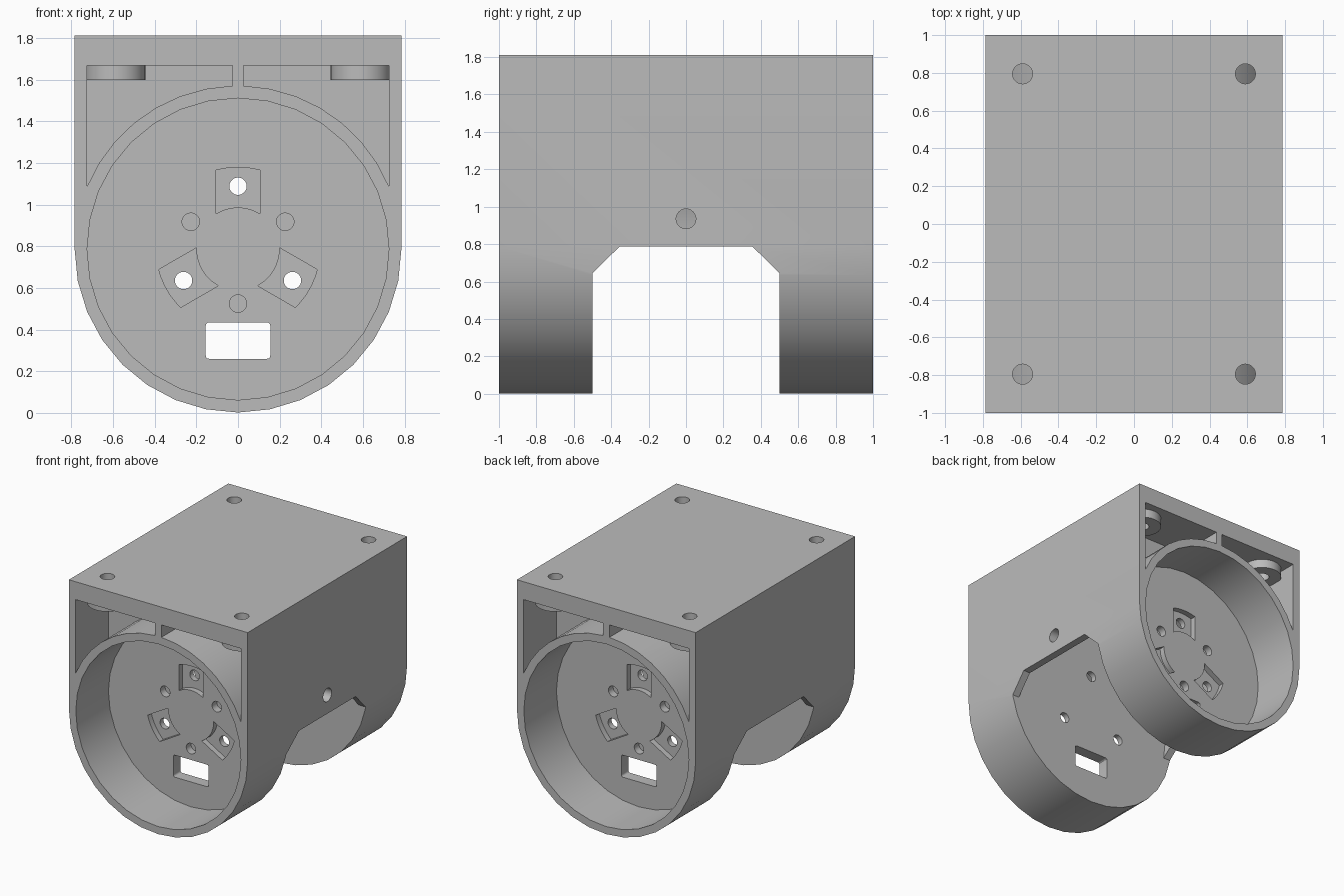
import bpy, bmesh
from math import sin, cos, radians, acos, degrees

cube = bpy.data.objects.get("Cube")
if cube:
    bpy.data.objects.remove(cube, do_unlink=True)

grey = bpy.data.materials.new("plain grey")
colour = (0.5, 0.5, 0.5, 1)
grey.use_nodes = True
grey.diffuse_color = colour
grey.node_tree.nodes["Principled BSDF"].inputs["Base Color"].default_value = colour

R = 0.785        # outer radius and half width
INNER = 0.725    # radius of the round chambers
CZ = 0.787       # height of the cylinder axis
TOP = 1.812
FLOOR = 0.59     # outer face of the two mounting plates
MID = 0.5        # inner face of the plates


def arc(r, start, end, steps, cx=0, cy=0):
    angles = [radians(start + (end - start) * i / steps) for i in range(steps + 1)]
    return [(cx + r * cos(a), cy + r * sin(a)) for a in angles]


def circle(r, cx=0, cy=0, steps=32):
    return arc(r, 0, 360, steps, cx, cy)[:-1]


def prism(name, points, axis, lo, hi):
    """Extrude a flat outline along one axis."""
    place = {"x": lambda u, v, t: (t, u, v),
             "y": lambda u, v, t: (u, t, v),
             "z": lambda u, v, t: (u, v, t)}[axis]
    bm = bmesh.new()
    ends = [[bm.verts.new(place(u, v, t)) for u, v in points] for t in (lo, hi)]
    bm.faces.new(ends[0])
    bm.faces.new(ends[1])
    n = len(points)
    for i in range(n):
        j = (i + 1) % n
        bm.faces.new((ends[0][i], ends[0][j], ends[1][j], ends[1][i]))
    bmesh.ops.recalc_face_normals(bm, faces=bm.faces)
    mesh = bpy.data.meshes.new(name)
    bm.to_mesh(mesh)
    bm.free()
    mesh.materials.append(grey)
    obj = bpy.data.objects.new(name, mesh)
    bpy.context.collection.objects.link(obj)
    return obj


def combine(tool, operation="DIFFERENCE"):
    """Apply a boolean to the housing and discard the tool."""
    tool.hide_render = True
    mod = housing.modifiers.new(tool.name, "BOOLEAN")
    mod.operation = operation
    mod.solver = "EXACT"
    mod.object = tool
    bpy.context.view_layer.objects.active = housing
    bpy.ops.object.modifier_apply(modifier=mod.name)
    bpy.data.objects.remove(tool, do_unlink=True)


def turn(points, angle):
    a = radians(angle)
    return [(u * cos(a) - v * sin(a), u * sin(a) + v * cos(a) + CZ) for u, v in points]


# Outer shell: round underside, square top
outline = arc(R, 180, 360, 16, 0, CZ) + [(R, TOP), (-R, TOP)]
housing = prism("housing", outline, "y", -1, 1)

# Central chamber and the chamfered opening below it
combine(prism("chamber_cutter", circle(INNER, 0, CZ), "y", -MID, MID))
opening = [(-MID, -0.1), (-MID, 0.645), (-0.355, CZ), (0.355, CZ), (MID, 0.645), (MID, -0.1)]
combine(prism("opening_cutter", opening, "x", -1, 1))

# Outlines for the plate details
half = 0.105
outer_a = degrees(acos(half / 0.393))
inner_a = degrees(acos(half / 0.2))
recess = arc(0.393, outer_a, 180 - outer_a, 6) + arc(0.2, 180 - inner_a, inner_a, 8)
window = []
for cx, cy, start in ((0.14, 0.42, 0), (-0.14, 0.42, 90), (-0.14, 0.275, 180), (0.14, 0.275, 270)):
    window += arc(0.015, start, start + 90, 3, cx, cy)

rib, wall, ceiling = 0.027, INNER, 1.67
corner_arc = arc(R, degrees(acos(wall / R)), degrees(acos(rib / R)), 7, 0, CZ)
corner = corner_arc + [(rib, ceiling), (wall, ceiling)]

for end in (-1, 1):
    def span(inside, outside):
        return sorted((end * inside, end * outside))

    # Round socket and the two corner pockets above it
    combine(prism("socket_cutter", circle(INNER, 0, CZ), "y", *span(FLOOR, 1.1)))
    for side in (-1, 1):
        pocket = [(side * u, v) for u, v in corner]
        combine(prism("pocket_cutter", pocket, "y", *span(FLOOR, 1.1)))

        # Screw boss under the lid, with its hole
        x, y = side * 0.59, end * 0.795
        combine(prism("boss", circle(0.145, x, y), "z", 1.6, 1.7), "UNION")
        combine(prism("screw_cutter", circle(0.053, x, y, 24), "z", 1.45, 2))

    # Recesses, through holes and blind holes around the plate
    for angle in (0, 120, 240):
        combine(prism("recess_cutter", turn(recess, angle), "y", *span(0.545, 0.65)))
        hole = turn(circle(0.042, 0, 0.302, 20), angle)
        combine(prism("hole_cutter", hole, "y", *span(0.45, 0.65)))
        blind = turn(circle(0.042, 0, 0.262, 20), angle + 60)
        combine(prism("blind_cutter", blind, "y", *span(0.53, 0.65)))
    combine(prism("window_cutter", window, "y", *span(0.45, 0.65)))

# Cable hole in one side wall
combine(prism("cable_cutter", circle(0.053, 0, 0.935, 24), "x", 0.6, 0.9))

# Smooth the curved walls, keep the edges sharp
bpy.ops.object.select_all(action="DESELECT")
housing.select_set(True)
bpy.context.view_layer.objects.active = housing
bpy.ops.object.shade_smooth_by_angle(angle=radians(30))
